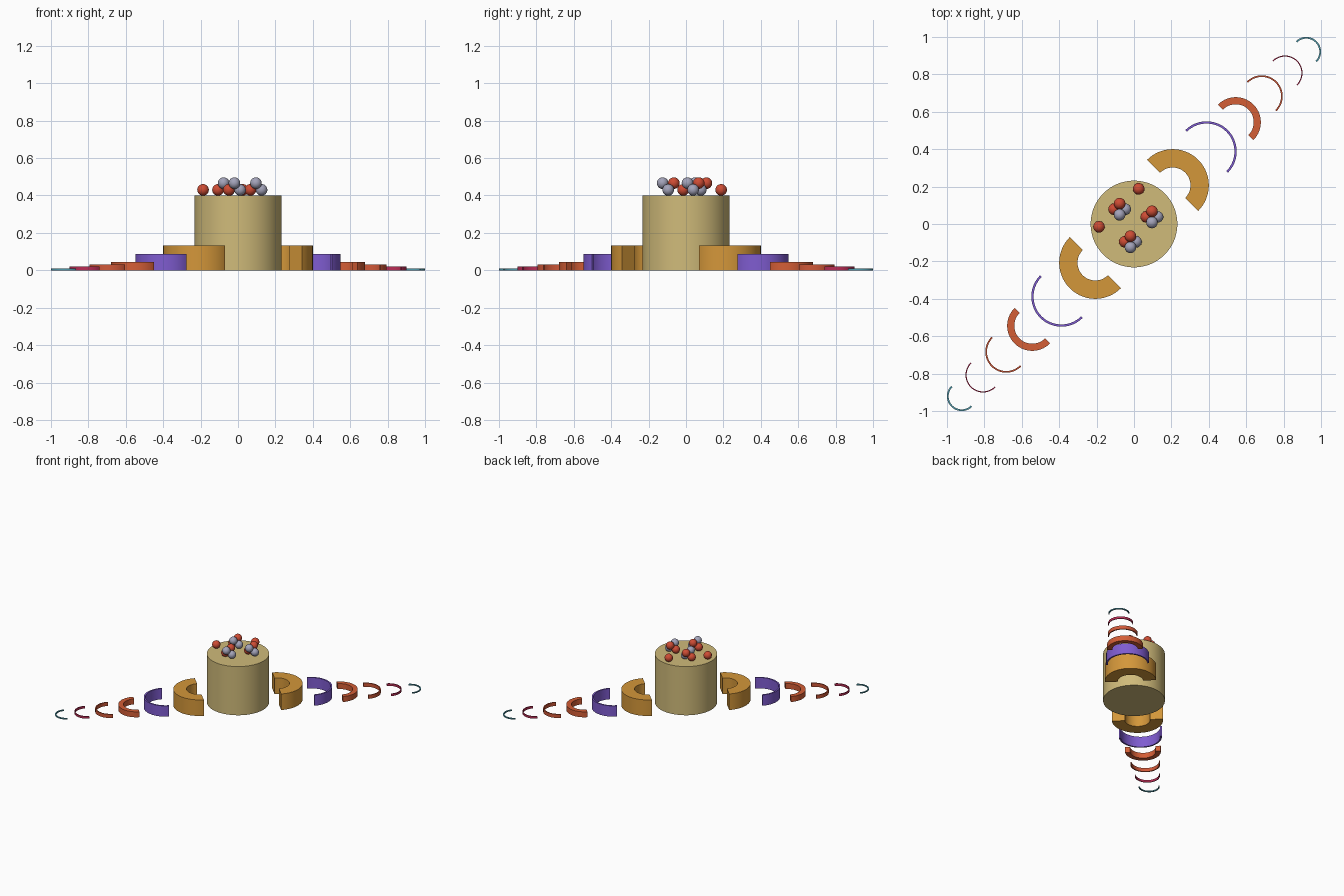
import bpy, bmesh, math
from mathutils import Vector

if "Cube" in bpy.data.objects:
    bpy.data.objects.remove(bpy.data.objects["Cube"])


def lin(c):
    c /= 255
    return c / 12.92 if c <= 0.04045 else ((c + 0.055) / 1.055) ** 2.4


def material(name, r, g, b):
    m = bpy.data.materials.new(name)
    m.diffuse_color = (lin(r), lin(g), lin(b), 1)
    m.use_nodes = True
    m.node_tree.nodes["Principled BSDF"].inputs["Base Color"].default_value = m.diffuse_color
    return m


TAN = material("sand tan", 208, 187, 122)
OCHRE = material("ochre orange", 212, 151, 58)
PURPLE = material("violet", 127, 92, 208)
RUST = material("rust orange", 212, 94, 54)
CORAL = material("coral orange", 208, 88, 56)
CRIMSON = material("crimson", 185, 45, 85)
TEAL = material("teal", 80, 155, 172)
RED = material("ball red", 206, 76, 52)
GREY = material("ball grey", 163, 163, 185)


def finish(name, bm, mat):
    bmesh.ops.recalc_face_normals(bm, faces=bm.faces)
    me = bpy.data.meshes.new(name)
    bm.to_mesh(me)
    bm.free()
    ob = bpy.data.objects.new(name, me)
    bpy.context.collection.objects.link(ob)
    me.materials.append(mat)
    me.shade_smooth()
    # keep rims and cut ends crisp
    bpy.ops.object.select_all(action='DESELECT')
    ob.select_set(True)
    bpy.context.view_layer.objects.active = ob
    bpy.ops.object.shade_smooth_by_angle(angle=math.radians(35))
    return ob


def half_ring(name, centre, outer, thick, height, turn, mat, steps=40):
    """Spin a rectangular section through half a turn."""
    bm = bmesh.new()
    a = math.radians(turn - 90)
    d = Vector((math.cos(a), math.sin(a), 0))
    c = Vector((centre, centre, 0))
    up = Vector((0, 0, height))
    inner = outer - thick
    sec = [c + d * inner, c + d * outer, c + d * outer + up, c + d * inner + up]
    start = bm.faces.new([bm.verts.new(p) for p in sec])
    swept = bmesh.ops.spin(bm, geom=[start] + start.edges[:] + start.verts[:], cent=c,
                           axis=(0, 0, 1), angle=math.pi, steps=steps)
    bmesh.ops.remove_doubles(bm, verts=bm.verts, dist=1e-5)
    return finish(name, bm, mat)


def ball(name, x, y, z, mat):
    bm = bmesh.new()
    bmesh.ops.create_uvsphere(bm, u_segments=24, v_segments=14, radius=0.031)
    bmesh.ops.translate(bm, verts=bm.verts, vec=(x, y, z))
    return finish(name, bm, mat)


# central drum
bm = bmesh.new()
bmesh.ops.create_cone(bm, cap_ends=True, segments=64, radius1=0.232, radius2=0.232, depth=0.4)
bmesh.ops.translate(bm, verts=bm.verts, vec=(0, 0, 0.2))
finish("central_drum", bm, TAN)

# shrinking half rings along both diagonals: centre, outer radius, wall, height
rings = [
    (0.207, 0.193, 0.098, 0.132, OCHRE),
    (0.388, 0.161, 0.012, 0.088, PURPLE),
    (0.544, 0.134, 0.038, 0.045, RUST),
    (0.683, 0.112, 0.009, 0.030, CORAL),
    (0.807, 0.094, 0.006, 0.019, CRIMSON),
    (0.921, 0.079, 0.009, 0.009, TEAL),
]
for i, (c, r, t, h, mat) in enumerate(rings, 1):
    half_ring(f"half_ring_back_{i}", c, r, t, h, 45, mat)
    half_ring(f"half_ring_front_{i}", -c, r, t, h, 225, mat)

# three clusters of four touching balls on the drum
LOW, HIGH, S = 0.43, 0.466, 0.03
for i, (x, y) in enumerate([(-0.077, 0.079), (0.096, 0.038), (-0.019, -0.095)], 1):
    ball(f"cluster_{i}_red_low", x - S, y, LOW, RED)
    ball(f"cluster_{i}_grey_low", x + S, y, LOW, GREY)
    ball(f"cluster_{i}_red_high", x, y + S, HIGH, RED)
    ball(f"cluster_{i}_grey_high", x, y - S, HIGH, GREY)

# two loose balls
ball("loose_ball_back", 0.025, 0.188, LOW, RED)
ball("loose_ball_left", -0.187, -0.015, LOW, RED)
